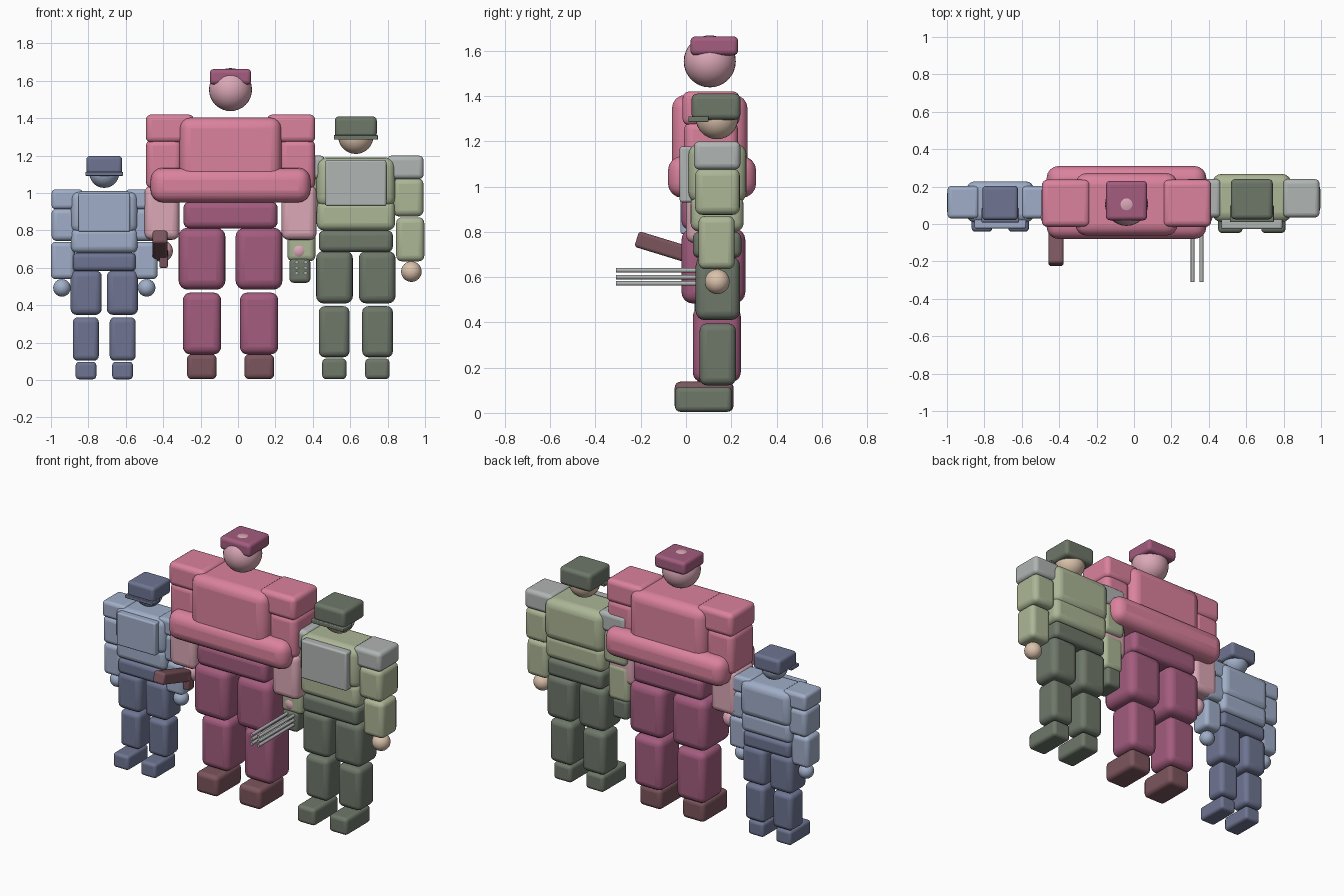
import bpy, math

if "Cube" in bpy.data.objects:
    bpy.data.objects.remove(bpy.data.objects["Cube"])


def material(name, r, g, b):
    """Flat colour given as 0-255 display values, stored as linear."""
    def lin(c):
        c /= 255
        return c / 12.92 if c <= 0.04045 else ((c + 0.055) / 1.055) ** 2.4
    m = bpy.data.materials.new(name)
    m.diffuse_color = (lin(r), lin(g), lin(b), 1)
    m.use_nodes = True
    m.node_tree.nodes["Principled BSDF"].inputs["Base Color"].default_value = m.diffuse_color
    return m


PINK = material("pink", 219, 130, 158)
ROSE = material("rose", 163, 92, 126)
PALE = material("pale pink", 219, 168, 182)
BROWN = material("brown", 124, 85, 93)
BLUE = material("light blue", 160, 174, 200)
SLATE = material("slate blue", 110, 117, 146)
SAGE = material("sage green", 172, 182, 150)
OLIVE = material("dark green", 110, 119, 105)
GREY = material("grey", 176, 181, 179)
SKIN = material("skin", 219, 194, 172)


def finish(name, mat):
    ob = bpy.context.object
    ob.name = name
    ob.data.materials.append(mat)
    return ob


def box(name, mat, x, y, z, rnd=0.2, tilt=0):
    """Rounded box from (min, max) ranges."""
    size = [b - a for a, b in (x, y, z)]
    bpy.ops.mesh.primitive_cube_add(size=1, location=[sum(r) / 2 for r in (x, y, z)])
    ob = finish(name, mat)
    ob.scale = size
    bpy.ops.object.transform_apply(location=False, rotation=False, scale=True)
    bev = ob.modifiers.new("rounding", 'BEVEL')
    bev.width = rnd * min(size)
    bev.segments = 4
    bpy.ops.object.shade_smooth_by_angle(angle=math.radians(35))
    ob.rotation_euler.x = tilt
    return ob


def ball(name, mat, loc, r):
    bpy.ops.mesh.primitive_uv_sphere_add(radius=r, location=loc, segments=32, ring_count=16)
    finish(name, mat)
    bpy.ops.object.shade_smooth()


def pair(name, mat, cx, x, y, z, rnd=0.2):
    """Left and right boxes mirrored about cx; x holds offsets from cx."""
    box(name + "_right", mat, (cx + x[0], cx + x[1]), y, z, rnd)
    box(name + "_left", mat, (cx - x[1], cx - x[0]), y, z, rnd)


def hands(name, mat, cx, dx, y, z, r):
    for side, s in (("right", 1), ("left", -1)):
        ball(f"{name}_{side}", mat, (cx + s * dx, y, z), r)


def soldier(tag, cx, s, arm_in, top, dark, pads, plate, skin):
    """Capped soldier with a chest plate; s is the overall scale."""
    def sc(r, shift=0.0):
        return (r[0] * s + shift, r[1] * s + shift)

    def mid(name, mat, half, y, z, rnd=0.2):
        box(f"{tag}_{name}", mat, (cx - half * s, cx + half * s), sc(y), sc(z), rnd)

    def two(name, mat, x, y, z, shift=0.0):
        pair(f"{tag}_{name}", mat, cx, sc(x, -shift), sc(y), sc(z))

    # head and cap
    ball(f"{tag}_head", skin, (cx, 0.137 * s, 1.303 * s), 0.094 * s)
    mid("cap", dark, 0.112, (0.025, 0.24), (1.295, 1.41))
    mid("cap_brim", dark, 0.118, (0.01, 0.10), (1.285, 1.31))
    # torso
    mid("chest", top, 0.212, (0.01, 0.268), (0.925, 1.19))
    mid("abdomen", top, 0.21, (0.02, 0.255), (0.80, 0.96), 0.25)
    mid("chest_plate", plate, 0.163, (-0.028, 0.03), (0.93, 1.177))
    mid("belt", dark, 0.198, (0.03, 0.245), (0.685, 0.80), 0.25)
    # arms
    two("shoulder", pads, (0.165, 0.362), (0.035, 0.24), (1.075, 1.20), arm_in)
    two("upper_arm", top, (0.198, 0.362), (0.04, 0.238), (0.875, 1.08), arm_in)
    two("forearm", top, (0.216, 0.366), (0.055, 0.215), (0.635, 0.87), arm_in)
    hands(f"{tag}_hand", skin, cx, 0.297 * s - arm_in, 0.138 * s, 0.58 * s, 0.055 * s)
    # legs
    two("thigh", dark, (0.016, 0.212), (0.043, 0.238), (0.41, 0.69))
    two("shin", dark, (0.034, 0.198), (0.06, 0.22), (0.122, 0.395))
    two("boot", dark, (0.05, 0.18), (-0.048, 0.203), (0.005, 0.115))


soldier("green_soldier", 0.63, 1.0, 0.0, SAGE, OLIVE, GREY, GREY, SKIN)
soldier("blue_soldier", -0.715, 0.85, 0.026, BLUE, SLATE, BLUE, BLUE, BLUE)

# big fighter in the middle
C = -0.04
ball("big_head", PALE, (C, 0.105, 1.553), 0.115)
box("big_cap", ROSE, (C - 0.11, C + 0.11), (0.02, 0.23), (1.58, 1.663), 0.25)
box("big_chest", PINK, (C - 0.273, C + 0.273), (-0.062, 0.272), (1.03, 1.405), 0.18)
box("big_waist_roll", PINK, (C - 0.427, C + 0.427), (-0.08, 0.31), (0.95, 1.135), 0.35)
box("big_hips", ROSE, (C - 0.252, C + 0.252), (-0.02, 0.255), (0.81, 0.955), 0.25)
pair("big_shoulder", PINK, C, (0.195, 0.453), (-0.015, 0.237), (1.27, 1.42))
pair("big_upper_arm", PINK, C, (0.26, 0.452), (-0.008, 0.23), (1.02, 1.29))
pair("big_forearm", PALE, C, (0.273, 0.46), (0.0, 0.21), (0.75, 1.04))
hands("big_hand", PALE, C, 0.366, 0.105, 0.69, 0.058)
pair("big_thigh", ROSE, C, (0.027, 0.278), (-0.02, 0.262), (0.483, 0.815))
pair("big_shin", ROSE, C, (0.05, 0.255), (0.03, 0.242), (0.137, 0.468))
pair("big_boot", BROWN, C, (0.074, 0.233), (-0.05, 0.21), (0.005, 0.138))

# pistol, raised at the muzzle
box("pistol", BROWN, (-0.457, -0.377), (-0.225, 0.10), (0.685, 0.757), 0.2, math.radians(-17))
box("pistol_grip", BROWN, (-0.42, -0.375), (0.03, 0.09), (0.6, 0.70))

# multi-barrelled gun
box("gun_body", OLIVE, (0.275, 0.387), (0.05, 0.21), (0.52, 0.65))
for i, x in enumerate((0.313, 0.361)):
    for j, z in enumerate((0.572, 0.60, 0.63)):
        bpy.ops.mesh.primitive_cylinder_add(
            vertices=12, radius=0.01, depth=0.39, location=(x, -0.115, z),
            rotation=(math.pi / 2, 0, 0))
        finish(f"gun_barrel_{i}_{j}", GREY)
        bpy.ops.object.shade_smooth_by_angle(angle=math.radians(35))
